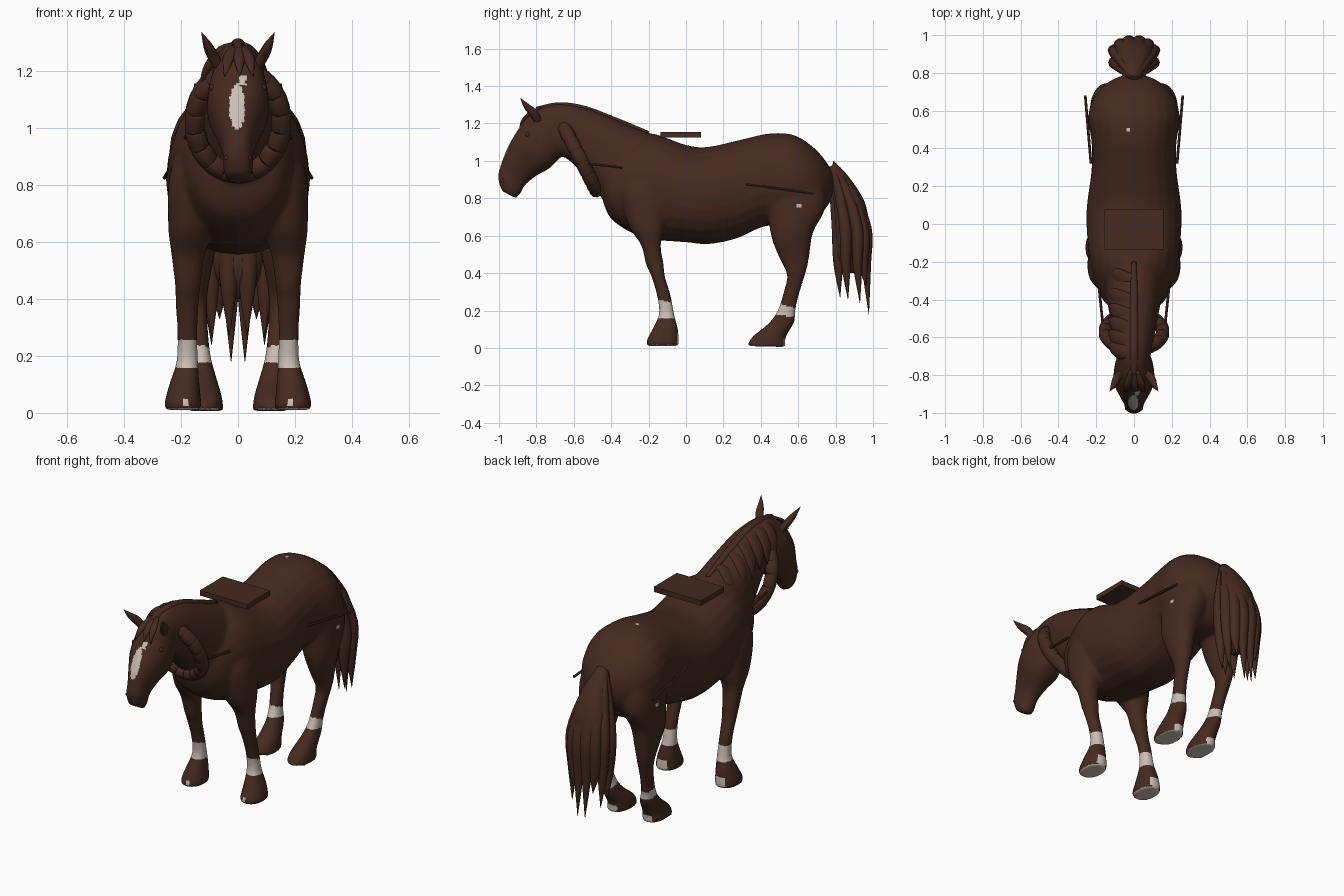
import bpy, bmesh
from math import sin, cos, pi, radians, copysign
from mathutils import Vector

default_cube = bpy.data.objects.get("Cube")
if default_cube:
    bpy.data.objects.remove(default_cube, do_unlink=True)


def make_material(name, red, green, blue):
    mat = bpy.data.materials.new(name)
    mat.use_nodes = True
    colour = (red, green, blue, 1)
    mat.diffuse_color = colour
    shader = mat.node_tree.nodes["Principled BSDF"]
    shader.inputs["Base Color"].default_value = colour
    shader.inputs["Roughness"].default_value = 0.8
    return mat


BROWN = make_material("chestnut brown", 0.06, 0.023, 0.014)
WHITE = make_material("off white", 0.6, 0.52, 0.46)


def smooth_rows(rows, steps=4):
    """Catmull-Rom interpolation through rows of numbers."""
    out = []
    for i in range(len(rows) - 1):
        a, b, c, d = (rows[max(0, min(len(rows) - 1, i + k))] for k in (-1, 0, 1, 2))
        for s in range(steps):
            t = s / steps
            out.append([q + t / 2 * (r - p + t * (2 * p - 5 * q + 4 * r - u + t * (3 * (q - r) + u - p)))
                        for p, q, r, u in zip(a, b, c, d)])
    return out + [list(rows[-1])]


def skin(bm, rings):
    """Join rings of points into a closed skin."""
    loops = [[bm.verts.new(p) for p in ring] for ring in rings]
    count = len(loops[0])
    for low, high in zip(loops, loops[1:]):
        for i in range(count):
            j = (i + 1) % count
            bm.faces.new((low[i], low[j], high[j], high[i]))
    bm.faces.new(loops[0][::-1])
    bm.faces.new(loops[-1])


def ring(centre, a, b, sides, power=1.0):
    points = []
    for i in range(sides):
        c, s = cos(2 * pi * i / sides), sin(2 * pi * i / sides)
        points.append(centre + a * copysign(abs(c) ** power, c) + b * copysign(abs(s) ** power, s))
    return points


def loft(bm, rows, mirror_x=1, power=0.9, sides=24):
    """Rows hold: edge y, z, opposite edge y, z, centre x, half width."""
    rings = []
    for y1, z1, y2, z2, x, width in smooth_rows(rows):
        p, q = Vector((x * mirror_x, y1, z1)), Vector((x * mirror_x, y2, z2))
        rings.append(ring((p + q) / 2, (p - q) / 2, Vector((max(width, 0.004), 0, 0)), sides, power))
    skin(bm, rings)


def tube(bm, points, radii, ref, flat=1.0, sides=10, steps=4):
    rows = smooth_rows([(*p, r) for p, r in zip(points, radii)], steps)
    path = [Vector(r[:3]) for r in rows]
    rings = []
    for i, row in enumerate(rows):
        tangent = (path[min(i + 1, len(path) - 1)] - path[max(i - 1, 0)]).normalized()
        a = (Vector(ref) - tangent * tangent.dot(Vector(ref))).normalized()
        radius = max(row[3], 0.001)
        rings.append(ring(path[i], a * radius, tangent.cross(a) * radius * flat, sides))
    skin(bm, rings)


def finish(name, bm, smooth=True):
    bmesh.ops.recalc_face_normals(bm, faces=bm.faces)
    mesh = bpy.data.meshes.new(name)
    bm.to_mesh(mesh)
    bm.free()
    mesh.materials.append(BROWN)
    obj = bpy.data.objects.new(name, mesh)
    bpy.context.scene.collection.objects.link(obj)
    if smooth:
        mesh.shade_smooth()
    return obj


# Body: trunk, neck, head and legs fused into one skin
TRUNK = [(-.46, .88, -.44, .77, 0, .06), (-.44, 1, -.4, .69, 0, .15), (-.34, 1.1, -.3, .62, 0, .2),
         (-.2, 1.15, -.18, .58, 0, .235), (0, 1.085, 0, .565, 0, .252), (.12, 1.075, .12, .555, 0, .247),
         (.3, 1.115, .27, .585, 0, .225), (.45, 1.147, .42, .65, 0, .225), (.58, 1.137, .55, .65, 0, .243),
         (.69, 1.065, .67, .66, 0, .208), (.76, .98, .75, .75, 0, .13), (.79, .92, .79, .82, 0, .05)]
NECK = [(-.15, 1.13, -.34, .68, 0, .16), (-.28, 1.18, -.45, .8, 0, .15), (-.42, 1.24, -.53, .9, 0, .13),
        (-.56, 1.29, -.61, .99, 0, .11), (-.7, 1.305, -.67, 1.03, 0, .09), (-.79, 1.28, -.72, 1.06, 0, .08)]
HEAD = [(-.74, 1.3, -.62, 1.08, 0, .07), (-.84, 1.25, -.66, 1.03, 0, .1), (-.91, 1.15, -.73, .96, 0, .108),
        (-.955, 1.07, -.8, .92, 0, .082), (-.99, .98, -.86, .87, 0, .056), (-1.005, .91, -.885, .825, 0, .053),
        (-.985, .84, -.91, .8, 0, .04)]
FRONT_LEG = [(-.3, .98, -.16, .98, .13, .05), (-.35, .84, -.1, .84, .15, .09), (-.31, .66, -.11, .66, .165, .08),
             (-.24, .55, -.135, .55, .175, .058), (-.215, .45, -.12, .45, .176, .045), (-.188, .39, -.112, .38, .178, .041),
             (-.155, .28, -.082, .28, .178, .035), (-.145, .18, -.063, .18, .178, .038), (-.18, .1, -.043, .1, .188, .053),
             (-.21, .04, -.038, .04, .193, .064), (-.21, .01, -.038, .01, .193, .064)]
HIND_LEG = [(.5, 1, .66, 1, .1, .05), (.43, .88, .73, .9, .12, .098), (.44, .7, .745, .75, .137, .097),
            (.46, .58, .68, .62, .15, .078), (.5, .48, .66, .5, .15, .055), (.54, .39, .645, .42, .15, .042),
            (.525, .31, .605, .29, .14, .034), (.49, .2, .585, .2, .13, .034), (.44, .13, .58, .14, .122, .043),
            (.355, .06, .535, .06, .115, .058), (.327, .01, .532, .005, .115, .064)]
bm = bmesh.new()
loft(bm, TRUNK, power=0.92)
loft(bm, NECK)
loft(bm, HEAD)
for side in (1, -1):
    loft(bm, FRONT_LEG, side)
    loft(bm, HIND_LEG, side)
body = finish("horse_body", bm)
remesh = body.modifiers.new("fuse", "REMESH")
remesh.mode = "VOXEL"
remesh.voxel_size = 0.009
soften = body.modifiers.new("soften", "SMOOTH")
soften.iterations = 9
bpy.context.view_layer.update()
fused = bpy.data.meshes.new_from_object(body.evaluated_get(bpy.context.evaluated_depsgraph_get()))
body.modifiers.clear()
body.data = fused
fused.materials.clear()
fused.materials.append(BROWN)
fused.materials.append(WHITE)
fused.shade_smooth()

# White socks, soles, heels, hoof marks, hip and rump spots, face blaze
for face in fused.polygons:
    x, y, z = face.center
    normal = face.normal
    front = y < 0.2
    if front:
        sock = 0.16 < z < 0.25 - 0.2 * (y + 0.11)
    else:
        sock = 0.17 < z + 0.15 * (y - 0.54) and z < 0.225 - 0.3 * (y - 0.54)
    sole = z < 0.03 and normal.z < -0.7
    heel = z < (0.075 if front else 0.05) and normal.y > 0.82
    mark = 0.025 < z < 0.052 and abs(abs(x) - 0.182) < 0.01 and front and normal.y < -0.3
    hip_spot = abs(y - 0.6) < 0.013 and abs(z - 0.76) < 0.007 and abs(x) > 0.18
    rump_spot = abs(x + 0.028) < 0.008 and abs(y - 0.5) < 0.012 and z > 1
    half = 0.027 * (1 - (abs(z - 1.073) / 0.085) ** 3)
    star = abs(x - 0.015) < 0.012 and 1.15 < z < 1.185
    blaze = y < -0.85 and normal.y < -0.3 and (abs(x + 0.003) < half or star)
    face.material_index = int(sock or sole or heel or mark or hip_spot or rump_spot or blaze)

# Ears, eyes and nostrils
for side, label in ((1, "left"), (-1, "right")):
    bm = bmesh.new()
    tube(bm, [(side * .064, -.79, 1.21), (side * .09, -.815, 1.255), (side * .107, -.85, 1.29), (side * .128, -.885, 1.335)],
         (.022, .024, .018, .001), (0, 1, 0), 0.85)
    finish(label + "_ear", bm)
    for part, place, size in (("eye", (.086, -.845, 1.14), .014), ("nostril", (.038, -.978, .895), .01)):
        bm = bmesh.new()
        bmesh.ops.create_uvsphere(bm, u_segments=12, v_segments=8, radius=size)
        bmesh.ops.translate(bm, verts=bm.verts, vec=(side * place[0], place[1], place[2]))
        finish(label + "_" + part, bm)

# Mane: crest ridge, locks down the right side, forelock
CREST = [(0, -.2, 1.15), (0, -.4, 1.225), (0, -.55, 1.278), (0, -.68, 1.295), (0, -.8, 1.275)]
bm = bmesh.new()
tube(bm, CREST, (.012, .022, .024, .024, .018), (1, 0, 0), 0.8)
for _, y, z in smooth_rows(CREST, 2)[1:-2]:
    tube(bm, [(0, y, z), (-.06, y + .005, z - .025), (-.11, y + .025, z - .09), (-.135, y + .05, z - .17)],
         (.02, .042, .036, .002), (0, 1, 0), 0.4)
finish("mane", bm)
bm = bmesh.new()
for x in (-.04, .005, .045):
    tube(bm, [(x * .3, -.78, 1.285), (x * .8, -.84, 1.25), (x, -.875, 1.215), (x * 1.2, -.89, 1.18)],
         (.014, .02, .013, .001), (1, 0, 0), 0.5)
finish("forelock", bm)

# Tail: core and pointed strands
bm = bmesh.new()
loft(bm, [(.79, 1, .76, .92, 0, .04), (.87, .915, .77, .85, 0, .065), (.955, .78, .78, .75, 0, .1),
          (.985, .62, .785, .62, 0, .11), (.975, .5, .79, .48, 0, .09), (.92, .4, .84, .4, 0, .03)])
for side in (1, -1):
    for degrees, tip in ((-72, .27), (-25, .26), (22, .24), (50, .33), (76, .18)):
        c, s = side * cos(radians(degrees)), sin(radians(degrees))
        tube(bm, [(.02 * c, .785 + .01 * s, .97), (.06 * c, .835 + .045 * s, .85), (.108 * c, .885 + .078 * s, .64),
                  (.105 * c, .888 + .078 * s, .45), (.1 * c, .9 + .08 * s, tip)],
             (.015, .03, .037, .03, .001), (1, 0, 0), 0.9)
finish("tail", bm)

# Padded collar of short bulging rolls
bm = bmesh.new()
centre, long_axis = Vector((0, -.57, 1.02)), Vector((0, -.092, .18))
rolls, start = 8, radians(18)
span = (pi - start) / rolls
for side in (1, -1):
    for i in range(rolls):
        pts = []
        for k in (0, 0.12, 0.88, 1):
            t = start + span * (i + k)
            pts.append(centre + Vector((side * 0.153 * sin(t), 0, 0)) + long_axis * cos(t))
        tube(bm, pts, (.034, .038, .038, .034), (0, .9, .45), 0.95, steps=2)
finish("collar", bm)

# Harness rods and back board
for side, label in ((1, "left"), (-1, "right")):
    for part, a, b in (("front", (.165, -.53, .985), (.185, -.34, .965)), ("rear", (.228, .32, .875), (.258, .68, .825))):
        bm = bmesh.new()
        ends = [(side * p[0], p[1], p[2]) for p in (a, b)]
        tube(bm, ends, (.007, .007), (1, 0, 0), sides=6, steps=1)
        finish(label + "_" + part + "_rod", bm, smooth=False)
bm = bmesh.new()
bmesh.ops.create_cube(bm, size=1)
bmesh.ops.scale(bm, verts=bm.verts, vec=(.31, .215, .03))
bmesh.ops.translate(bm, verts=bm.verts, vec=(0, -.028, 1.14))
finish("back_board", bm, smooth=False)
